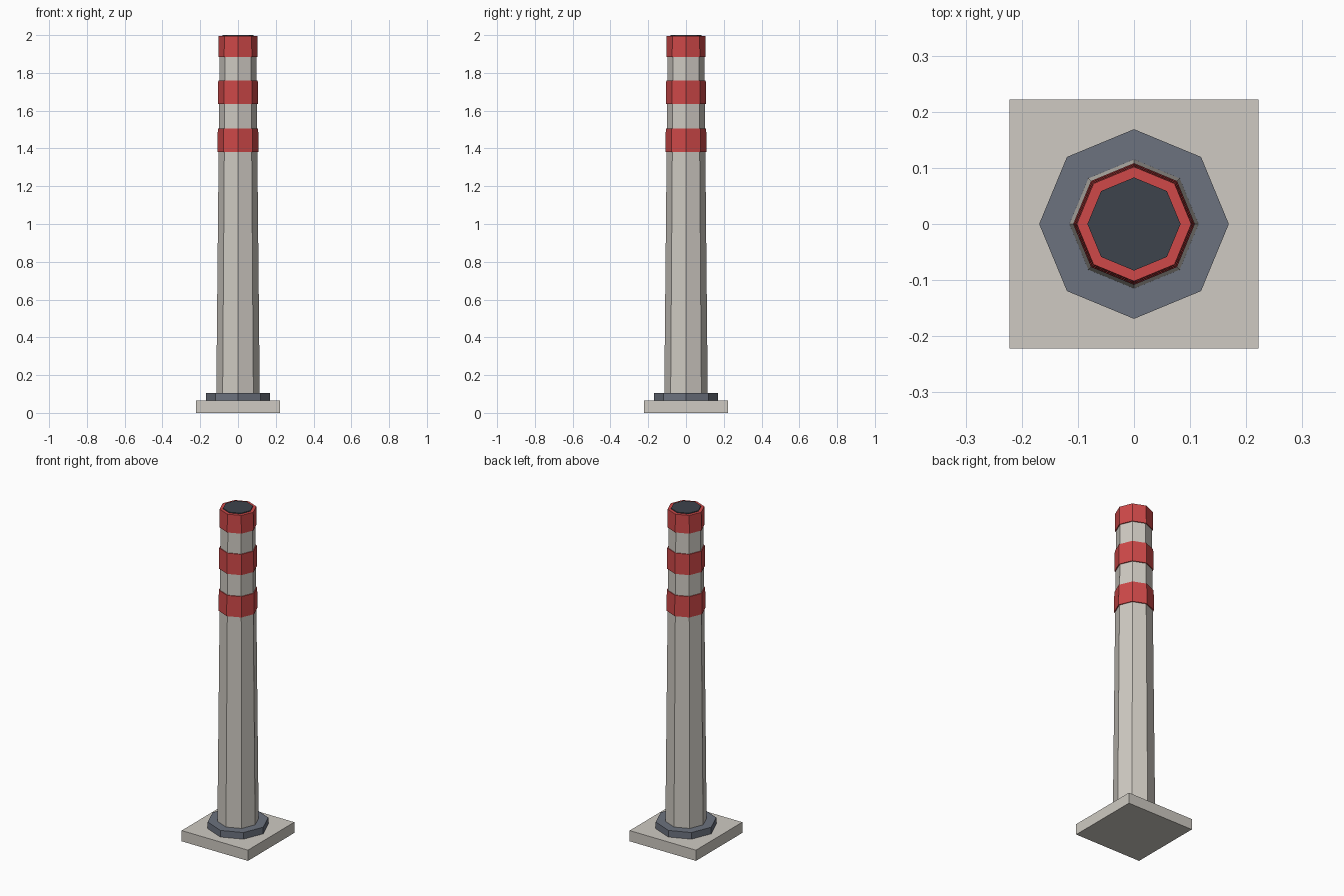
import bpy, math

if "Cube" in bpy.data.objects:
    bpy.data.objects.remove(bpy.data.objects["Cube"])


def material(name, color):
    m = bpy.data.materials.new(name)
    m.diffuse_color = (*color, 1)
    m.use_nodes = True
    m.node_tree.nodes["Principled BSDF"].inputs["Base Color"].default_value = m.diffuse_color
    return m


concrete = material("warm_grey", (0.62, 0.59, 0.54))
slate = material("slate_grey", (0.15, 0.168, 0.21))
red = material("signal_red", (0.62, 0.066, 0.066))
dark = material("charcoal", (0.047, 0.056, 0.072))


def prism(name, mat, z0, z1, r0, r1, sides=8, turn=0.0):
    """Closed tapered prism between two heights; first corner lies at angle 'turn'."""
    verts = [(r * math.cos(turn + 2 * math.pi * i / sides),
              r * math.sin(turn + 2 * math.pi * i / sides), z)
             for z, r in ((z0, r0), (z1, r1)) for i in range(sides)]
    faces = [(i, (i + 1) % sides, sides + (i + 1) % sides, sides + i) for i in range(sides)]
    faces += [tuple(reversed(range(sides))), tuple(range(sides, 2 * sides))]
    mesh = bpy.data.meshes.new(name)
    mesh.from_pydata(verts, [], faces)
    mesh.materials.append(mat)
    obj = bpy.data.objects.new(name, mesh)
    bpy.context.collection.objects.link(obj)
    return obj


# Square foot plate
half = 0.222
prism("base_plate", concrete, 0, 0.065, half * math.sqrt(2), half * math.sqrt(2), 4, math.pi / 4)

# Octagonal collar and tapered post
prism("collar", slate, 0.065, 0.105, 0.169, 0.169)
prism("post", concrete, 0.105, 1.99, 0.115, 0.0965)

# Warning bands, following the taper
for name, z0, z1, r0, r1 in (("lower_band", 1.38, 1.505, 0.1085, 0.107),
                             ("middle_band", 1.635, 1.76, 0.106, 0.1045),
                             ("top_band", 1.885, 1.995, 0.1035, 0.102)):
    prism(name, red, z0, z1, r0, r1)

# Dark cap on the top
prism("top_cap", dark, 1.985, 2.0, 0.083, 0.083)
